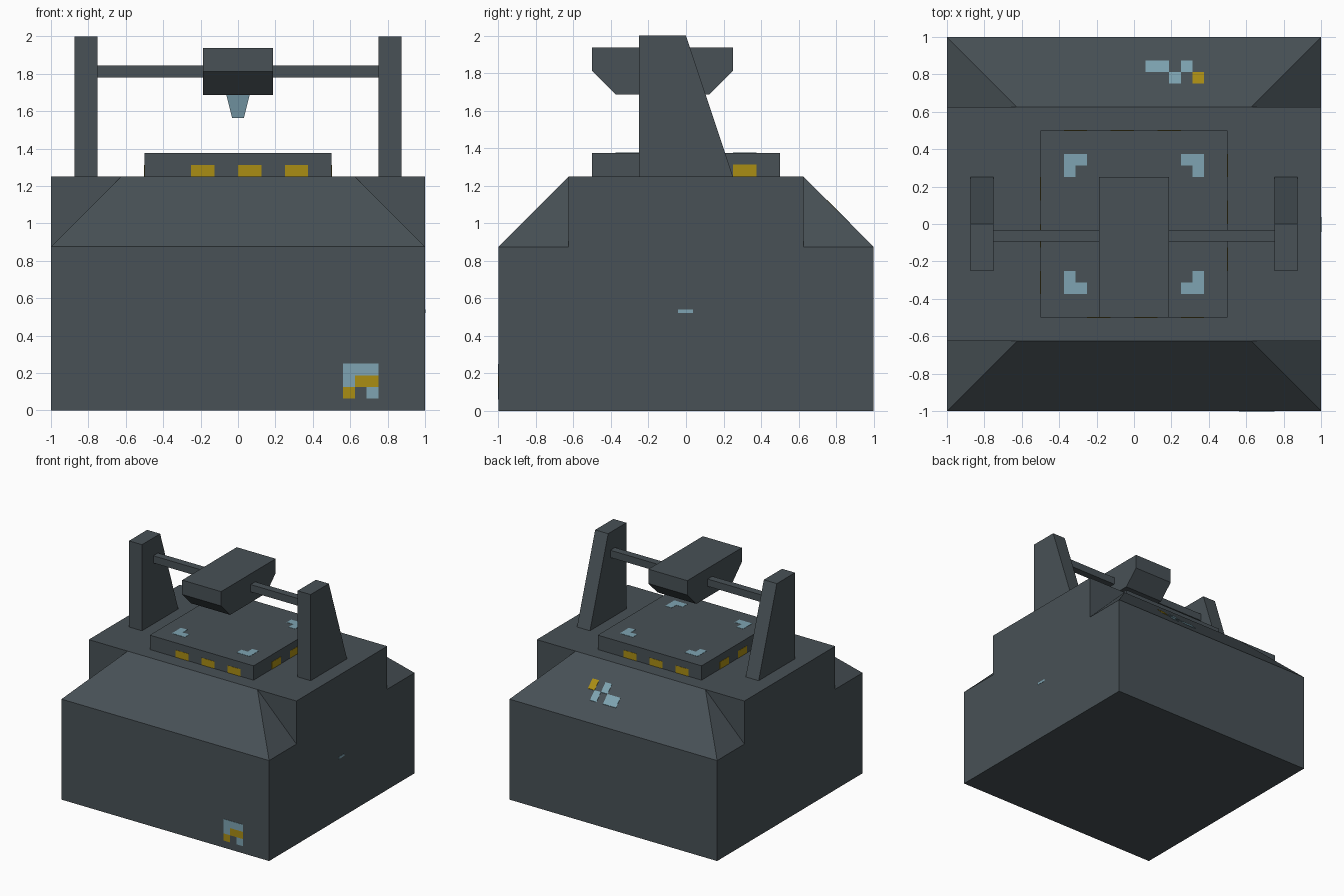
import bpy, bmesh, math
from mathutils import Matrix, Vector

if "Cube" in bpy.data.objects:
    bpy.data.objects.remove(bpy.data.objects["Cube"])


def srgb(r, g, b):
    lin = lambda c: ((c / 255 + 0.055) / 1.055) ** 2.4 if c > 10 else c / 255 / 12.92
    return (lin(r), lin(g), lin(b), 1)


def material(name, rgb):
    m = bpy.data.materials.new(name)
    m.diffuse_color = srgb(*rgb)
    m.use_nodes = True
    m.node_tree.nodes["Principled BSDF"].inputs["Base Color"].default_value = m.diffuse_color
    return m


CASING = material("dark slate casing", (72, 81, 86))
GLOW = material("pale blue", (126, 164, 178))
AMBER = material("amber", (170, 141, 20))
PX = 0.0625          # detail grid size
PLATE = 0.004        # thickness of painted marks


def build(name, bm, mat):
    bmesh.ops.recalc_face_normals(bm, faces=bm.faces)
    me = bpy.data.meshes.new(name)
    bm.to_mesh(me)
    bm.free()
    me.materials.append(mat)
    ob = bpy.data.objects.new(name, me)
    bpy.context.collection.objects.link(ob)
    return ob


def box(name, lo, hi, mat=CASING):
    lo, hi = Vector(lo), Vector(hi)
    bm = bmesh.new()
    bmesh.ops.create_cube(bm, size=1)
    bmesh.ops.scale(bm, vec=hi - lo, verts=bm.verts)
    bmesh.ops.translate(bm, vec=(lo + hi) / 2, verts=bm.verts)
    return build(name, bm, mat)


def extrude_x(name, profile, x0, x1):
    """Side profile of (y, z) points extruded along x."""
    bm = bmesh.new()
    face = bm.faces.new([bm.verts.new((x0, y, z)) for y, z in profile])
    new = bmesh.ops.extrude_face_region(bm, geom=[face])["geom"]
    bmesh.ops.translate(bm, vec=(x1 - x0, 0, 0),
                        verts=[v for v in new if isinstance(v, bmesh.types.BMVert)])
    return build(name, bm, CASING)


def marks(name, rects, frame, mat):
    """Thin plates (u0, v0, u1, v1) in grid units, laid on the plane of frame."""
    bm = bmesh.new()
    for u0, v0, u1, v1 in rects:
        vs = bmesh.ops.create_cube(bm, size=1)["verts"]
        bmesh.ops.scale(bm, vec=((u1 - u0) * PX, (v1 - v0) * PX, PLATE), verts=vs)
        bmesh.ops.translate(bm, vec=((u0 + u1) * PX / 2, (v0 + v1) * PX / 2, 0), verts=vs)
    bm.transform(frame)
    return build(name, bm, mat)


def upright(angle, dist, z):
    """Plane facing -y, pushed out by dist and turned about z."""
    return (Matrix.Rotation(angle, 4, 'Z') @ Matrix.Translation((0, -dist, z))
            @ Matrix.Rotation(math.pi / 2, 4, 'X'))


# Base and raised deck
box("base", (-1, -1, 0), (1, 1, 0.875))
box("deck", (-1, -0.625, 0.875), (1, 0.625, 1.25))

# Hipped ramps in front of and behind the deck
for side, s in (("front", 1), ("back", -1)):
    bm = bmesh.new()
    a, b, c, d, e, f = [bm.verts.new(p) for p in (
        (-1, -s, 0.875), (1, -s, 0.875), (0.625, -0.625 * s, 1.25),
        (-0.625, -0.625 * s, 1.25), (-1, -0.625 * s, 0.875), (1, -0.625 * s, 0.875))]
    for face in ((a, b, c, d), (b, f, c), (e, a, d), (a, e, f, b), (c, f, e, d)):
        bm.faces.new(face)
    build(side + "_ramp", bm, CASING)

# Work platform
box("platform", (-0.5, -0.5, 1.25), (0.5, 0.5, 1.375))

# Tapered posts and cross rail
post = [(-0.25, 1.25), (0.25, 1.25), (0, 2), (-0.25, 2)]
extrude_x("left_post", post, -0.875, -0.75)
extrude_x("right_post", post, 0.75, 0.875)
box("cross_rail", (-0.75, -0.094, 1.781), (0.75, -0.031, 1.844))

# Overhead head with chamfered underside
extrude_x("head", [(-0.5, 1.9375), (-0.5, 1.8125), (-0.375, 1.6875),
                   (0.125, 1.6875), (0.25, 1.8125), (0.25, 1.9375)], -0.1875, 0.1875)

# Tapered square nozzle
bm = bmesh.new()
r2 = math.sqrt(2)
bmesh.ops.create_cone(bm, cap_ends=True, segments=4, radius1=0.031 * r2,
                      radius2=0.0625 * r2, depth=0.125)
bm.transform(Matrix.Translation((0, -0.125, 1.625)) @ Matrix.Rotation(math.pi / 4, 4, 'Z'))
build("nozzle", bm, GLOW)

# Amber lamps round the platform, and pale corner brackets on top of it
for i, side in enumerate(("front", "right", "back", "left")):
    turn = i * math.pi / 2
    marks(side + "_lamps", [(-4, 0, -2, 1), (0, 0, 2, 1), (4, 0, 6, 1)],
          upright(turn, 0.5, 1.25), AMBER)
    marks(side + "_corner_bracket", [(4, 5, 6, 6), (5, 4, 6, 5)],
          Matrix.Rotation(turn, 4, 'Z') @ Matrix.Translation((0, 0, 1.375)), GLOW)

# Front panel marks
front = upright(0, 1, 0)
marks("front_panel_pale", [(9, 3, 12, 4), (9, 2, 10, 3), (11, 1, 12, 2)], front, GLOW)
marks("front_panel_amber", [(10, 2, 12, 3), (9, 1, 10, 2)], front, AMBER)

# Small slit on the right side
marks("side_slit", [(-0.7, 8.35, 0.6, 8.65)], upright(math.pi / 2, 1, 0), GLOW)

# Marks on the back ramp: grid sheared to follow its 45 degree slope
slope = Matrix(((1, 0, 0, 0), (0, 1, 0, 0), (0, -1, 1, 1.876), (0, 0, 0, 1)))
marks("ramp_pale", [(1, 13, 3, 14), (3, 12, 4, 13), (4, 13, 5, 14)], slope, GLOW)
marks("ramp_amber", [(5, 12, 6, 13)], slope, AMBER)
